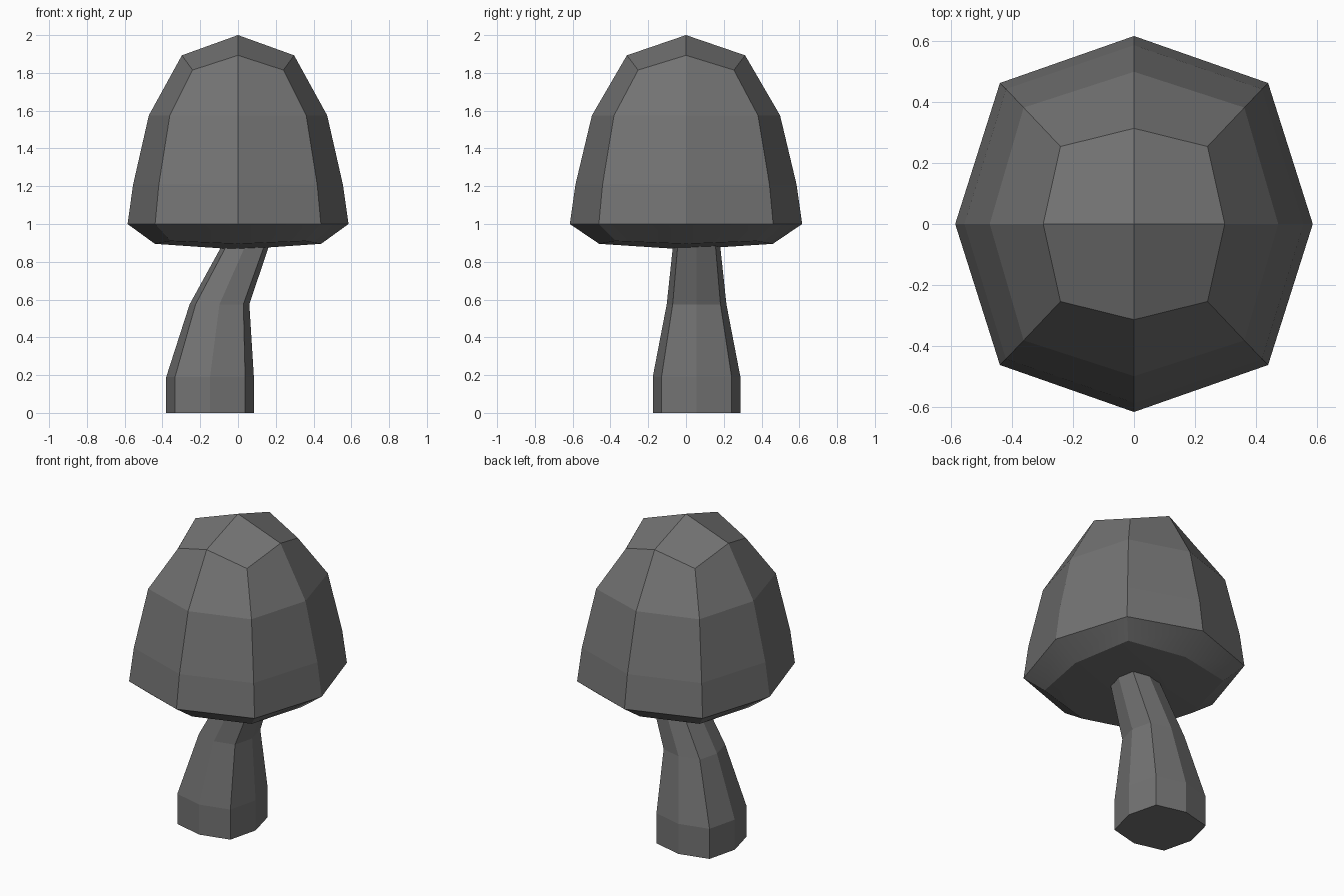
import bpy, bmesh, math

cube = bpy.data.objects.get("Cube")
if cube:
    bpy.data.objects.remove(cube, do_unlink=True)

grey = bpy.data.materials.new("dark_grey")
grey.use_nodes = True
colour = (0.17, 0.17, 0.17, 1)
grey.diffuse_color = colour
bsdf = grey.node_tree.nodes["Principled BSDF"]
bsdf.inputs["Base Color"].default_value = colour
bsdf.inputs["Roughness"].default_value = 0.8


def ring(bm, centre, rx, ry, z, corner, corner_z=None):
    """Eight points: four on the axes and four on the corners."""
    points = []
    for i in range(8):
        a = i * math.pi / 4
        x, y, h = math.cos(a), math.sin(a), z
        if i % 2:
            x, y = math.copysign(corner, x), math.copysign(corner, y)
            h = z if corner_z is None else corner_z
        points.append(bm.verts.new((centre[0] + rx * x, centre[1] + ry * y, h)))
    return points


def bridge(bm, rings):
    for low, high in zip(rings, rings[1:]):
        for i in range(8):
            j = (i + 1) % 8
            bm.faces.new((low[i], low[j], high[j], high[i]))


def close(bm, loop, z):
    """Close an end with four quads that meet at a middle point."""
    n = len(loop)
    mid = bm.verts.new((sum(v.co.x for v in loop) / n,
                        sum(v.co.y for v in loop) / n, z))
    for i in range(0, 8, 2):
        bm.faces.new((mid, loop[i], loop[i + 1], loop[(i + 2) % 8]))


def finish(bm, name):
    bmesh.ops.recalc_face_normals(bm, faces=bm.faces)
    mesh = bpy.data.meshes.new(name)
    bm.to_mesh(mesh)
    bm.free()
    mesh.materials.append(grey)
    obj = bpy.data.objects.new(name, mesh)
    bpy.context.collection.objects.link(obj)
    bpy.ops.object.select_all(action="DESELECT")
    obj.select_set(True)
    bpy.context.view_layer.objects.active = obj
    bpy.ops.object.shade_smooth_by_angle(angle=math.radians(30))
    return obj


# Cap: faceted dome with a shallow underside
bm = bmesh.new()
mid = (0, 0)
cap_rings = [
    ring(bm, mid, 0.44, 0.46, 0.895, 0.81, 0.91),
    ring(bm, mid, 0.585, 0.615, 1.0, 0.75),
    ring(bm, mid, 0.555, 0.585, 1.21, 0.755),
    ring(bm, mid, 0.472, 0.498, 1.575, 0.765),
    ring(bm, mid, 0.297, 0.313, 1.893, 0.81, 1.815),
]
bridge(bm, cap_rings)
close(bm, cap_rings[0], 0.865)
close(bm, cap_rings[-1], 2.0)
cap = finish(bm, "mushroom_cap")

# Side panels of the cap stay flat
for face in cap.data.polygons:
    if 1.0 < face.center.z < 1.6:
        face.use_smooth = False

# Stem: bent and tapered, leaning to one side under the cap
bm = bmesh.new()
stem_rings = []
for x, r, z in [(-0.148, 0.232, 0), (-0.148, 0.232, 0.19),
                (-0.098, 0.158, 0.575), (0.068, 0.118, 0.95)]:
    stem_rings.append(ring(bm, (x, 0.056), r, r, z, 0.8))
bridge(bm, stem_rings)
close(bm, stem_rings[0], 0)
close(bm, stem_rings[-1], 0.95)
stem = finish(bm, "mushroom_stem")
for face in stem.data.polygons:
    face.use_smooth = False
